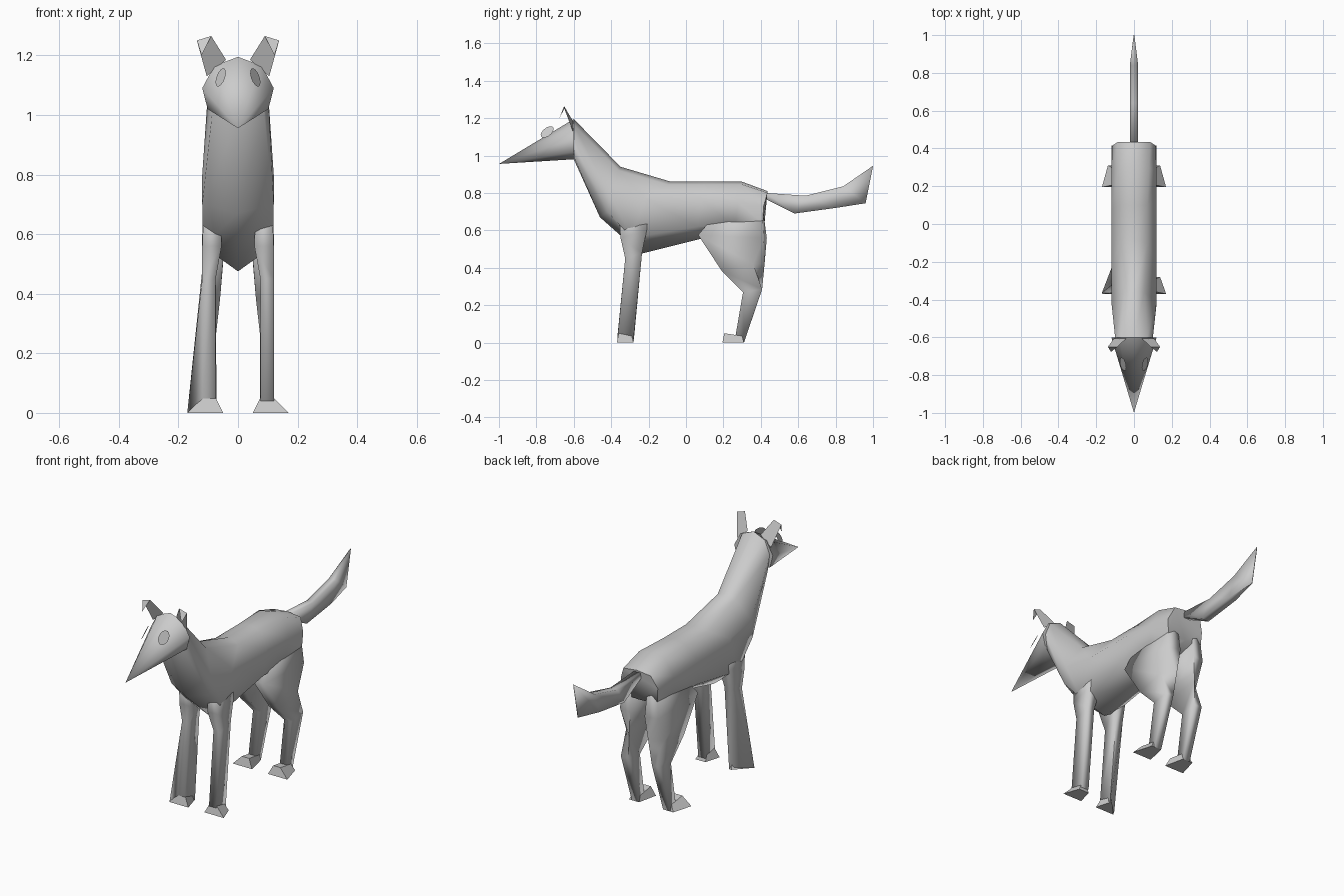
import bpy, bmesh, math
from mathutils import Vector

cube = bpy.data.objects.get("Cube")
if cube:
    bpy.data.objects.remove(cube, do_unlink=True)

GREY = (0.6, 0.6, 0.6, 1)
coat = bpy.data.materials.new("coat_grey")
coat.use_nodes = True
coat.diffuse_color = GREY
coat.node_tree.nodes["Principled BSDF"].inputs["Base Color"].default_value = GREY


def finish(name, bm, angle=100):
    bmesh.ops.remove_doubles(bm, verts=bm.verts, dist=0.0005)
    bmesh.ops.recalc_face_normals(bm, faces=bm.faces)
    mesh = bpy.data.meshes.new(name)
    bm.to_mesh(mesh)
    bm.free()
    mesh.materials.append(coat)
    ob = bpy.data.objects.new(name, mesh)
    bpy.context.collection.objects.link(ob)
    bpy.ops.object.select_all(action="DESELECT")
    ob.select_set(True)
    bpy.context.view_layer.objects.active = ob
    bpy.ops.object.shade_smooth_by_angle(angle=math.radians(angle))


def loft(name, rings, side=1, angle=100):
    """Skin a row of closed rings and cap both ends."""
    bm = bmesh.new()
    rows = [[bm.verts.new((x * side, y, z)) for x, y, z in r] for r in rings]
    n = len(rows[0])
    for a, b in zip(rows, rows[1:]):
        for i in range(n):
            j = (i + 1) % n
            bm.faces.new((a[i], a[j], b[j], b[i]))
    bm.faces.new(rows[0])
    bm.faces.new(rows[-1])
    finish(name, bm, angle)


def sheet(name, faces, side=1):
    bm = bmesh.new()
    for f in faces:
        bm.faces.new([bm.verts.new((x * side, y, z)) for x, y, z in f])
    finish(name, bm)


def full(half):
    """Close a half ring, running from spine to belly, by mirroring it."""
    return half + [(-x, y, z) for x, y, z in half[-2:0:-1]]


# Torso and neck: half sections from the back of the head to the rump
nape = [(0, -.6, 1.195), (.07, -.6, 1.165), (.10, -.6, 1.09),
        (.088, -.6, .995), (0, -.6, .98)]
neck = [(0, -.35, .94), (.055, -.36, .92), (.12, -.41, .80),
        (.12, -.42, .70), (0, -.46, .67)]
chest = [(0, -.08, .86), (.07, -.10, .845), (.12, -.22, .77),
         (.118, -.29, .56), (0, -.24, .475)]
waist = [(0, .10, .86), (.07, .10, .845), (.12, .08, .77),
         (.115, .06, .62), (0, .06, .55)]
hips = [(0, .30, .86), (.08, .30, .845), (.12, .28, .75),
        (.11, .26, .62), (0, .26, .60)]
rump = [(0, .435, .81), (.085, .435, .80), (.115, .415, .73),
        (.11, .41, .64), (0, .42, .64)]
loft("body", [full(r) for r in (nape, neck, chest, waist, hips, rump)], angle=75)

# Head: a cone from cheeks to nose
cheeks = [(0, -.6, 1.195), (.08, -.6, 1.165), (.12, -.6, 1.09),
          (.102, -.6, 1.02), (0, -.6, .98)]
loft("head", [full([(x * k, -1 + .4 * k, .955 + (z - .955) * k)
                    for x, y, z in cheeks]) for k in (.002, 1)], angle=75)

# Tail: a flat-sided tube from root to pointed tip
tail = []
for w, top, bottom in ((.02, (.43, .80), (.43, .765)),
                       (.022, (.64, .785), (.58, .69)),
                       (.022, (.84, .835), (.80, .72)),
                       (.002, (1.0, .945), (.96, .745))):
    tail.append([(w, *top), (w, *bottom), (-w, *bottom), (-w, *top)])
loft("tail", tail)


def leg_ring(inner, outer, front, back, inner_back=None):
    return [(outer, *front), (outer, *back),
            (inner, *(inner_back or back)), (inner, *front)]


def foot(name, toe, heel, side, heel_outer=.138):
    """Wedge that splays outward at the toes."""
    top_outer = min(heel_outer, .12)
    loft(name, [[(.17, toe, 0), (.05, toe, 0), (.075, toe + .01, .05), (.12, toe + .01, .05)],
                [(heel_outer, heel, 0), (.075, heel, 0), (.075, heel - .01, .035),
                 (top_outer, heel - .01, .035)]], side, 30)


# The right front leg flares from the heel out to the toe instead of narrowing
ankle = {1: leg_ring(.075, .12, (-.365, .04), (-.28, .02)),
         -1: [(.12, -.365, .05), (.17, -.365, .002),
              (.072, -.28, .002), (.075, -.365, .05)]}

for side, label, heel_outer in ((1, "left", .138), (-1, "right", .085)):
    # Front leg
    loft(label + "_front_leg", [
        leg_ring(.06, .114, (-.36, .71), (-.20, .71)),
        leg_ring(.055, .12, (-.35, .56), (-.21, .60)),
        leg_ring(.075, .12, (-.325, .45), (-.235, .48)),
        ankle[side]], side)
    foot(label + "_front_foot", -.37, -.28, side, heel_outer)

    # Hind leg with heavy thigh and a bent hock
    loft(label + "_hind_leg", [
        leg_ring(.05, .10, (.22, .76), (.405, .76)),
        leg_ring(.045, .12, (.065, .575), (.415, .56), (.432, .56)),
        leg_ring(.06, .12, (.19, .385), (.36, .42), (.42, .42)),
        leg_ring(.073, .12, (.305, .27), (.407, .285)),
        leg_ring(.075, .12, (.262, .02), (.31, .0))], side)
    foot(label + "_hind_foot", .195, .31, side)

    # Ear with its tip folded forward
    top_out, top_in = (.138, -.65, 1.25), (.09, -.652, 1.265)
    sheet(label + "_ear", [
        [(.04, -.605, 1.185), (.105, -.605, 1.13), top_out, top_in],
        [top_out, top_in, (.122, -.677, 1.20)]], side)

    # Eye: an oval disc lying on the side of the brow
    normal = Vector((.8, -.4, .48)).normalized()
    along = Vector((0, .8, .6))
    along = (along - normal * along.dot(normal)).normalized()
    across = normal.cross(along)
    centre = Vector((.058, -.742, 1.126))
    sheet(label + "_eye", [[
        centre + along * .041 * math.cos(t) + across * .028 * math.sin(t)
        for t in (math.tau * i / 14 for i in range(14))]], side)
